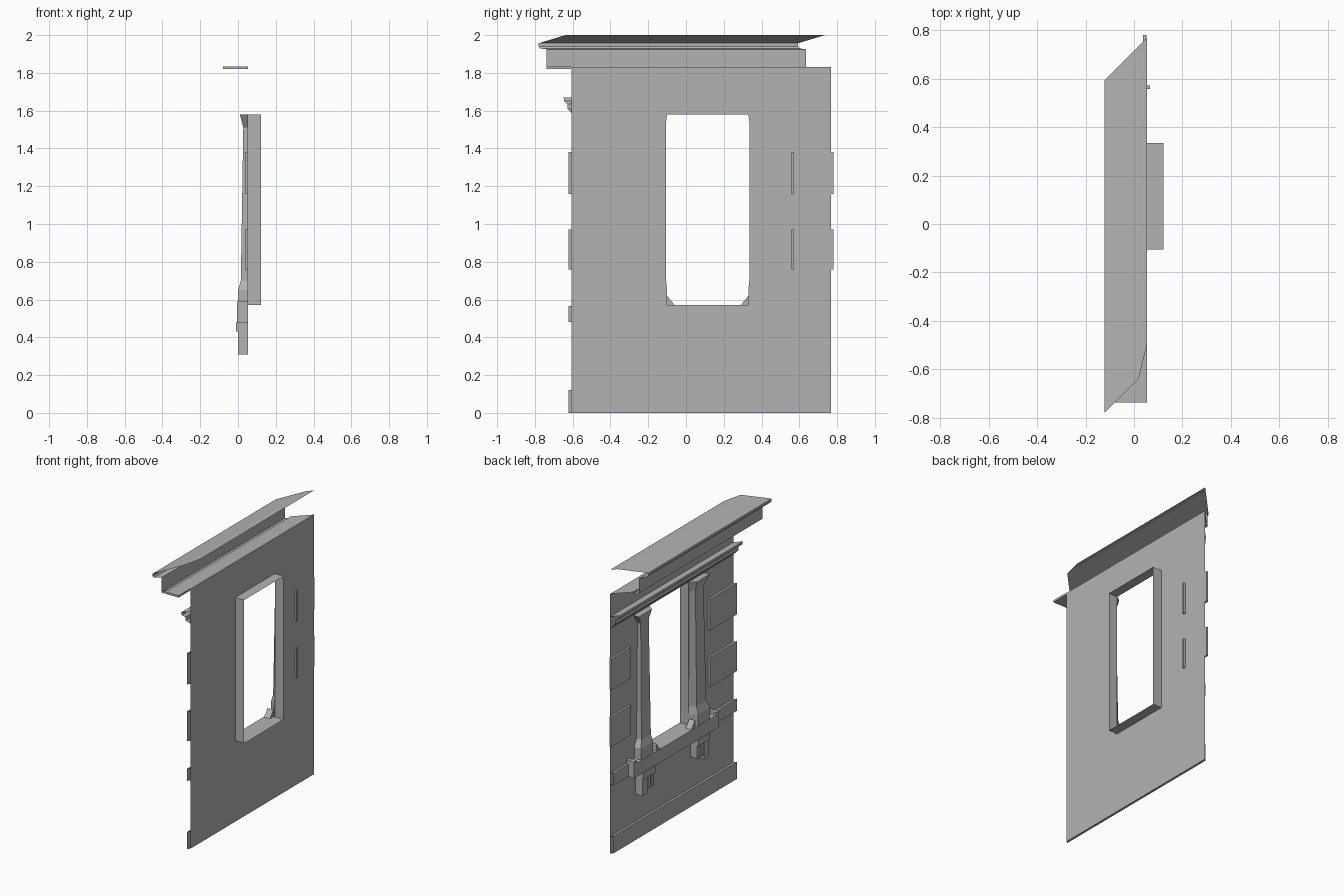
import bpy, bmesh

cube = bpy.data.objects.get("Cube")
if cube:
    bpy.data.objects.remove(cube, do_unlink=True)

GREY = 0.45
mat = bpy.data.materials.new("plain grey")
mat.use_nodes = True
mat.diffuse_color = (GREY, GREY, GREY, 1)
mat.node_tree.nodes["Principled BSDF"].inputs["Base Color"].default_value = (GREY, GREY, GREY, 1)

WALL_X = 0.053               # wall plane; decoration grows towards -x
Y0, Y1 = -0.605, 0.768       # wall ends, mitred at the corners
HOLE = (-0.105, 0.335, 0.57, 1.58)
MID = 0.115                  # centre of the window


def finish(name, bm):
    mesh = bpy.data.meshes.new(name)
    bm.to_mesh(mesh)
    bm.free()
    mesh.materials.append(mat)
    obj = bpy.data.objects.new(name, mesh)
    bpy.context.collection.objects.link(obj)
    return obj


def loft(name, rings, closed=True, caps=True):
    """Skin matching rings of points."""
    bm = bmesh.new()
    rows = [[bm.verts.new(p) for p in ring] for ring in rings]
    n = len(rows[0])
    for a, b in zip(rows, rows[1:]):
        for i in range(n if closed else n - 1):
            j = (i + 1) % n
            bm.faces.new((a[i], a[j], b[j], b[i]))
    if caps:
        bm.faces.new(rows[0])
        bm.faces.new(rows[-1])
        bmesh.ops.recalc_face_normals(bm, faces=bm.faces)
    return finish(name, bm)


def box(name, x0, x1, y0, y1, z0, z1):
    ring = [(x0, y0), (x1, y0), (x1, y1), (x0, y1)]
    return loft(name, [[(x, y, z) for x, y in ring] for z in (z0, z1)])


def mitred(name, profile, start=Y0, end=Y1, cut_start=1, cut_end=1):
    """Sweep a (depth, height) profile along the wall with 45 degree ends."""
    return loft(name, [
        [(WALL_X - d, start - d * cut_start, z) for d, z in profile],
        [(WALL_X - d, end - d * cut_end, z) for d, z in profile]], False, False)


# Wall sheet with the window opening and its reveal
a, b, lo, hi = HOLE
outer = [(Y0, 0), (Y1, 0), (Y1, 1.83), (Y0, 1.83)]
inner = [(a, lo), (b, lo), (b, hi), (a, hi)]
loft("wall_with_window_reveal", [
    [(WALL_X, y, z) for y, z in outer],
    [(WALL_X, y, z) for y, z in inner],
    [(0.122, y, z) for y, z in inner]], True, False)

# Cornice, its flat top and the corner plate below it
mitred("cornice", [(0, 1.83), (0.105, 1.83), (0.105, 1.82), (0.133, 1.82),
                   (0.133, 1.925), (0.168, 1.93), (0.175, 1.94), (0.175, 1.957),
                   (0.033, 2.0)])
bm = bmesh.new()
bm.faces.new([bm.verts.new((x, y, 2.0)) for x, y in
              [(0.02, Y0 - 0.033), (WALL_X, -0.5), (WALL_X, Y1), (0.02, Y1 - 0.033)]])
finish("cornice_flat_top", bm)
corner = [(-0.08, Y0 - 0.133), (WALL_X, Y0 - 0.133), (WALL_X, Y0)]
loft("cornice_corner_plate", [[(x, y, z) for x, y in corner] for z in (1.82, 1.834)])

# Upper moulding, lower band and base strip
mitred("upper_moulding", [(0, 1.585), (0.022, 1.61), (0.022, 1.635), (0.04, 1.65),
                          (0.043, 1.67), (0, 1.67)])
for name, z0, z1 in (("base_strip", 0, 0.12), ("lower_band", 0.48, 0.565)):
    mitred(name, [(0, z0), (0.016, z0), (0.016, z1), (0, z1)])

# Raised corner blocks on both ends of the wall
for row, z0, z1 in (("lower", 0.76, 0.97), ("upper", 1.16, 1.38)):
    section = [(0, z0), (0.016, z0), (0.016, z1), (0, z1)]
    mitred(row + "_block_front", section, Y0, -0.32, 1, 0)
    box(row + "_block_front_end", WALL_X - 0.016, WALL_X, -0.325, -0.32, z0, z1)
    box(row + "_block_back", WALL_X - 0.016, WALL_X - 0.001, 0.56, 0.78, z0, z1)
    box(row + "_block_back_lip", WALL_X - 0.016, 0.066, 0.558, 0.572, z0, z1)

# Window sill
box("sill", -0.005, WALL_X, MID - 0.47, MID + 0.47, 0.475, 0.57)

# Pilasters, brackets and sill ends, mirrored about the window
# height, front x, inner offset, outer offset
levels = [(0.57, 0.0, 0.215, 0.385), (0.65, 0.0, 0.215, 0.385),
          (0.70, 0.015, 0.22, 0.36), (1.51, 0.028, 0.225, 0.35),
          (1.58, 0.01, 0.215, 0.395)]
for label, s in (("front", -1), ("back", 1)):
    rings = []
    for z, x, near, far in levels:
        rings.append([(WALL_X, MID + s * near, z), (x, MID + s * (near + 0.035), z),
                      (x, MID + s * far, z), (WALL_X, MID + s * far, z)])
    loft(label + "_pilaster", rings)

    def side_box(name, x0, near, far, z0, z1):
        y = sorted((MID + s * near, MID + s * far))
        box(label + name, x0, WALL_X, y[0], y[1], z0, z1)

    side_box("_sill_end", -0.005, 0.44, 0.47, 0.57, 0.59)
    side_box("_bracket_cap", -0.01, 0.24, 0.37, 0.43, 0.478)
    for near, far, z in ((0.24, 0.27, 0.34), (0.28, 0.31, 0.34), (0.315, 0.37, 0.31)):
        side_box("_bracket", 0.0, near, far, z, 0.44)
    # sloped foot of the pilaster at the opening
    foot = [(0.215, 0.57), (0.215, 0.62), (0.175, 0.57)]
    loft(label + "_sill_fillet", [[(x, MID + s * o, z) for o, z in foot]
                                  for x in (0.0, 0.045)])
